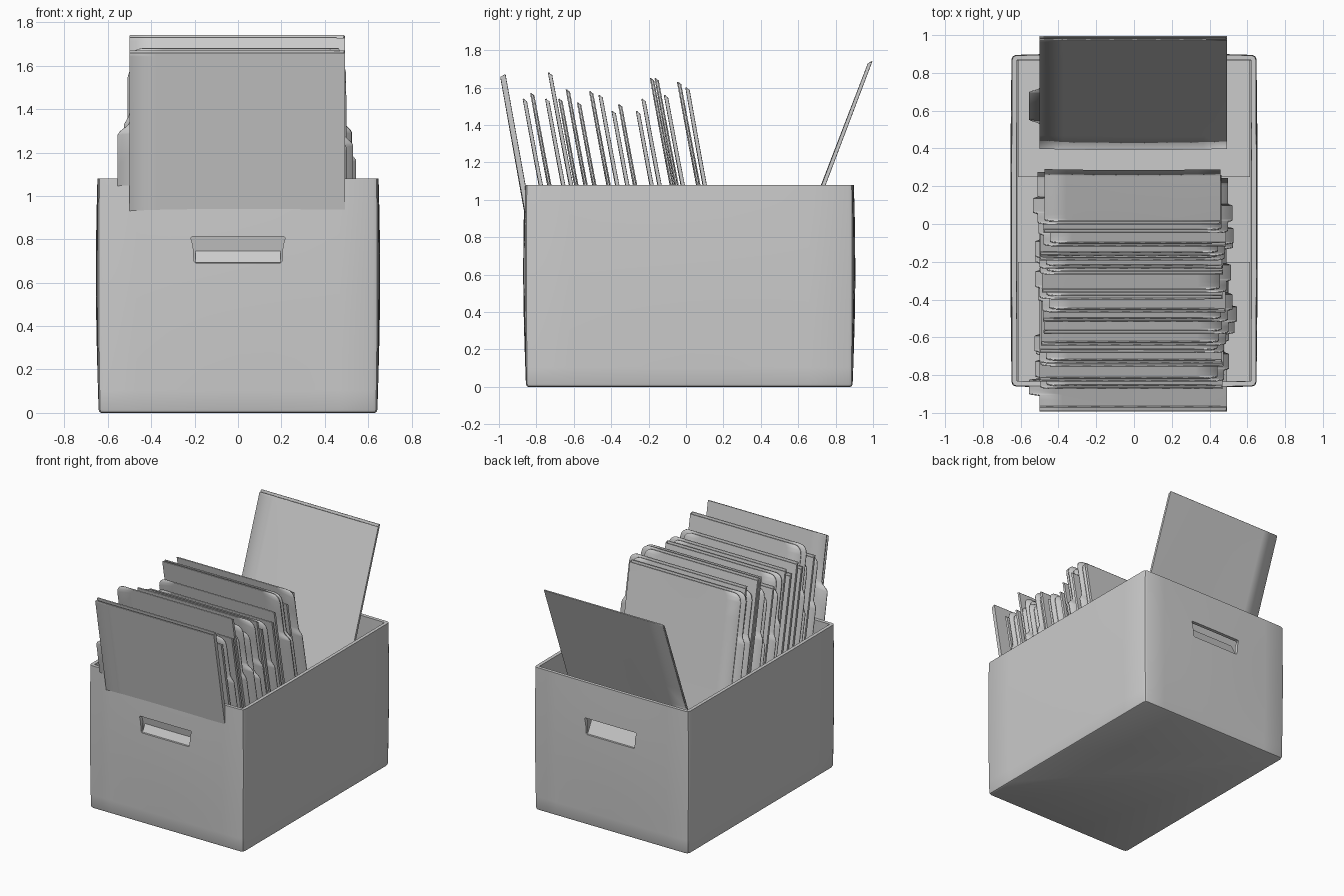
import bpy, bmesh, math, random
from mathutils import Vector, Matrix

if "Cube" in bpy.data.objects:
    bpy.data.objects.remove(bpy.data.objects["Cube"])

random.seed(4)
H = 1.08


def make_object(name, bm):
    bmesh.ops.recalc_face_normals(bm, faces=bm.faces)
    mesh = bpy.data.meshes.new(name)
    bm.to_mesh(mesh)
    bm.free()
    ob = bpy.data.objects.new(name, mesh)
    bpy.context.collection.objects.link(ob)
    return ob


def smooth(ob):
    bpy.ops.object.select_all(action='DESELECT')
    ob.select_set(True)
    bpy.context.view_layer.objects.active = ob
    bpy.ops.object.shade_smooth_by_angle(angle=math.radians(30))


def solidify(ob, thickness, offset):
    m = ob.modifiers.new("thickness", 'SOLIDIFY')
    m.thickness, m.offset = thickness, offset


def block(name, x0, x1, y0, y1, z0, z1):
    bm = bmesh.new()
    bmesh.ops.create_cube(bm, size=1)
    for v in bm.verts:
        v.co = Vector((x0 + (v.co.x + .5) * (x1 - x0), y0 + (v.co.y + .5) * (y1 - y0),
                       z0 + (v.co.z + .5) * (z1 - z0)))
    return make_object(name, bm)


# Carton shell: stacked rounded-rectangle rings that bulge in the middle
def ring(bm, z, inset):
    hx, hy, cy, r = .642 - inset, .873 - inset, .0175, .022
    corners = [(1, 1, 0), (-1, 1, 90), (-1, -1, 180), (1, -1, 270)]
    pts = []
    for i, (sx, sy, a) in enumerate(corners):
        arc = [Vector((sx * (hx - r) + r * math.cos(math.radians(a + d)),
                       sy * (hy - r) + r * math.sin(math.radians(a + d)))) for d in (0, 45, 90)]
        pts += arc
        nx, ny, na = corners[(i + 1) % 4]
        end = Vector((nx * (hx - r) + r * math.cos(math.radians(na)),
                      ny * (hy - r) + r * math.sin(math.radians(na))))
        pts += [arc[-1].lerp(end, k / 8) for k in range(1, 8)]
    s = math.sin(math.pi * z / H * .85)
    verts = []
    for p in pts:
        u, w = p.x / hx, p.y / hy
        x = p.x + u * s * (.006 + .007 * (1 - w * w))
        y = p.y + w * s * (.004 + .011 * (1 - u * u))
        verts.append(bm.verts.new((x, y + cy, z)))
    return verts


bm = bmesh.new()
levels = [(0, .012), (.004, .004), (.015, 0)] + [(.015 + (H - .015) * k / 12, 0) for k in range(1, 13)]
rings = [ring(bm, z, i) for z, i in levels]
bm.faces.new(rings[0])
for a, b in zip(rings, rings[1:]):
    for k in range(len(a)):
        n = (k + 1) % len(a)
        bm.faces.new((a[k], a[n], b[n], b[k]))
carton = make_object("carton", bm)
# An open shell needs a known orientation: floor normal must face down
if carton.data.polygons[0].normal.z > 0:
    carton.data.flip_normals()
solidify(carton, .026, -1)

# Hand holes and their pushed-in flaps at both ends
for label, y, s in (("front", -.865, 1), ("back", .90, -1)):
    bm = bmesh.new()
    outline = [(-.195, .69), (.195, .69), (.203, .70), (.207, .77), (.217, .805),
               (.212, .812), (-.212, .812), (-.217, .805), (-.207, .77), (-.203, .70)]
    a = [bm.verts.new((x, y - .1, z)) for x, z in outline]
    b = [bm.verts.new((x, y + .1, z)) for x, z in outline]
    bm.faces.new(a)
    bm.faces.new(b)
    for k in range(len(a)):
        n = (k + 1) % len(a)
        bm.faces.new((a[k], a[n], b[n], b[k]))
    cutter = make_object(label + "_handle_cutter", bm)
    cutter.hide_render = True
    cutter.hide_viewport = False
    cutter.display_type = 'WIRE'
    m = carton.modifiers.new(label + "_handle", 'BOOLEAN')
    m.object, m.operation, m.solver = cutter, 'DIFFERENCE', 'EXACT'
    flap = block(label + "_handle_flap", -.197, .197, -.01, .01, 0, .105)
    flap.data.transform(Matrix.Translation((0, y + s * .014, .688)) @
                        Matrix.Rotation(-s * math.radians(28), 4, 'X'))

# Apply the cuts so the cutters can be removed
bpy.context.view_layer.update()
dg = bpy.context.evaluated_depsgraph_get()
cut_mesh = bpy.data.meshes.new_from_object(carton.evaluated_get(dg))
carton.modifiers.clear()
carton.data = cut_mesh
for label in ("front", "back"):
    bpy.data.objects.remove(bpy.data.objects[label + "_handle_cutter"])
smooth(carton)

# Overlapping bottom flaps
block("front_floor_flap", -.615, .615, -.83, -.20, .02, .038)
block("back_floor_flap", -.615, .615, .25, .865, .02, .038)


# Folder: cover, spine and tabbed back leaf as one folded sheet
def folder(name, y, z, side=1, slope=.2, length=1.43, tab=(.3, .78), width=(-.5, .49),
           tab_out=.045, radius=.06, inset=.03, gap=.016, curve=.02, cover_back=False):
    t0, t1 = tab
    rows = [0, .004, .015, .03, .06] + [t0 - .03, t0 - .015, t0, t0 + .015, t0 + .03]
    rows += [t1 - .03, t1 - .015, t1, t1 + .015, t1 + .03]
    rows += [length * k / 8 for k in range(1, 9)]
    rows = sorted(set(round(t, 4) for t in rows if 0 <= t <= length))

    def step(v):
        v = max(0, min(1, v))
        return v * v * (3 - 2 * v)

    def free_edge(t, cover):
        x = width[0]
        q = max(0, radius - t)
        x += radius - math.sqrt(max(0, radius * radius - q * q))
        if cover:
            return x + inset
        return x - tab_out * step((t - t0 + .03) / .06) * step((t1 + .03 - t) / .06)

    bm = bmesh.new()
    grid = []
    for t in rows:
        line = []
        for cover in (True, False):
            e = free_edge(t, cover)
            cols = [e + (width[1] - e) * k / 8 for k in range(9)]
            if not cover:
                cols.reverse()
            off = gap if cover == cover_back else 0
            for x in cols:
                yy = y + off + slope * t - curve * math.sin(math.pi * t / length)
                yy -= .006 * math.cos(math.pi * x) * t / length
                zz = z - t - (.012 * (1 - t / length) if cover else 0)
                line.append(bm.verts.new((x * side, yy, zz)))
        grid.append(line)
    for a, b in zip(grid, grid[1:]):
        for k in range(len(a) - 1):
            bm.faces.new((a[k], a[k + 1], b[k + 1], b[k]))
    ob = make_object(name, bm)
    solidify(ob, .007, 0)
    smooth(ob)


# Front folder leans over the carton's front wall
folder("front_folder", -.99, 1.67, 1, slope=.18, tab=(.36, .8), tab_out=.055,
       radius=.003, inset=0, gap=.022, curve=0)

# Row of leaning folders: y and z of each top edge
tops = [(-.87, 1.54), (-.83, 1.57), (-.75, 1.54), (-.735, 1.68), (-.68, 1.54), (-.64, 1.59),
        (-.58, 1.52), (-.515, 1.58), (-.465, 1.56), (-.395, 1.475), (-.36, 1.51),
        (-.265, 1.475), (-.235, 1.54), (-.19, 1.65), (-.165, 1.65), (-.115, 1.56),
        (-.045, 1.63), (0, 1.60)]
right_tabs = {5, 6, 13, 14}
for i, (y, z) in enumerate(tops):
    j = random.uniform(-.015, .012)
    side = -1 if i in right_tabs or i % 3 == 1 else 1
    out = .045 if i in right_tabs else .025
    if i == len(tops) - 1:
        j, side = -.02, 1
    w = (-.49 + j, .475 + j) if side == 1 else (-.49 - j, .485 - j)
    folder("folder_%02d" % (i + 1), y, z, side, tab=(.33, .75), width=w, tab_out=out,
           slope=.2 if i < 17 else .19, curve=.006, cover_back=True, inset=.035)

# Back folder leans against the rear wall
folder("back_folder", .975, 1.74, 1, slope=-.378, length=1.52, tab=(.76, 1.19), tab_out=.055,
       radius=.003, inset=0, gap=.018, curve=0, cover_back=False)
